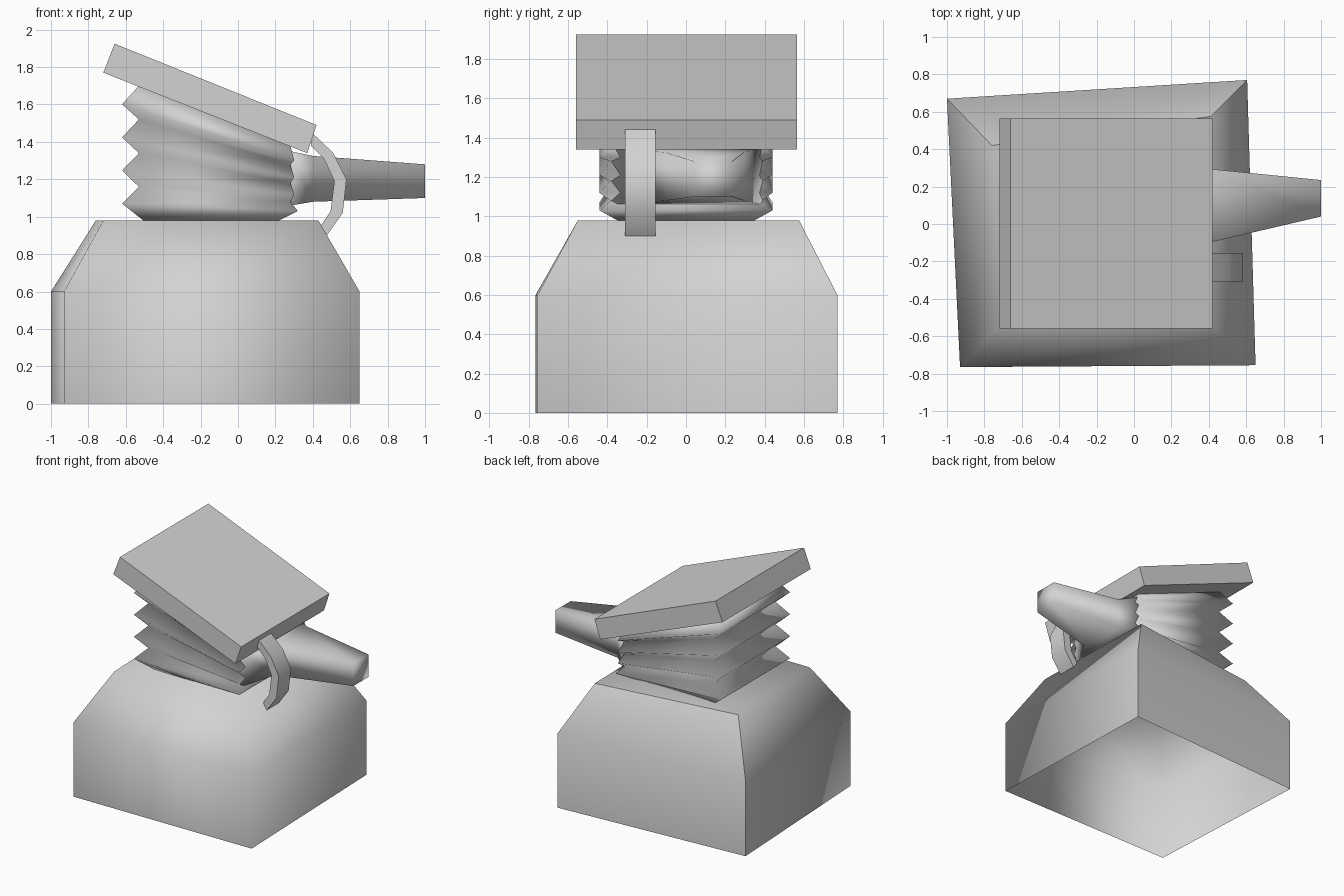
import bpy, bmesh

if "Cube" in bpy.data.objects:
    bpy.data.objects.remove(bpy.data.objects["Cube"])

grey = bpy.data.materials.new("plain grey")
grey.diffuse_color = (0.65, 0.65, 0.65, 1.0)
grey.use_nodes = True
grey.node_tree.nodes["Principled BSDF"].inputs["Base Color"].default_value = grey.diffuse_color


def loft(name, rings, smooth=True, start_cap=True):
    """Skin a solid through rings that share one point count."""
    bm = bmesh.new()
    loops = [[bm.verts.new(p) for p in ring] for ring in rings]
    n = len(loops[0])
    if start_cap:
        bm.faces.new(list(reversed(loops[0])))
    bm.faces.new(loops[-1])
    for a, b in zip(loops, loops[1:]):
        for i in range(n):
            j = (i + 1) % n
            bm.faces.new((a[i], a[j], b[j], b[i]))
    bmesh.ops.recalc_face_normals(bm, faces=bm.faces)
    for f in bm.faces:
        f.smooth = smooth
    me = bpy.data.meshes.new(name)
    bm.to_mesh(me)
    bm.free()
    me.materials.append(grey)
    ob = bpy.data.objects.new(name, me)
    bpy.context.collection.objects.link(ob)
    return ob


def extrude_y(name, profile, y0, y1):
    """Extrude an x-z outline between two y positions."""
    return loft(name, [[(x, y, z) for x, z in profile] for y in (y0, y1)], False)


# Body: skewed shell, open underneath, with a sloping shoulder
foot = [(-0.93, -0.765), (0.65, -0.755), (0.605, 0.77), (-1.0, 0.67)]
shoulder = [(-0.72, -0.55), (0.43, -0.55), (0.41, 0.575), (-0.76, 0.42)]
body = loft("body", [[(x, y, z) for x, y in plan]
                     for plan, z in ((foot, 0), (foot, 0.6), (shoulder, 0.98))],
            start_cap=False)
# The back wall keeps hard edges
back = {k for p in body.data.polygons if p.normal.y > 0.5 for k in p.edge_keys}
for e in body.data.edges:
    a, b = (body.data.vertices[i].co for i in e.vertices)
    inner = abs(a.z - 0.6) < 0.01 and abs(b.z - 0.6) < 0.01
    if e.key in back and not inner:
        e.use_edge_sharp = True

# Bellows: pleats fanning open towards the left
rings = [(-0.50, 0.21, 0.975, 0.975, 0.34)]
for i in range(4):
    rings.append((-0.62, 0.32 if i == 0 else 0.30,
                  1.07 + 0.177 * i, 1.03 + 0.09 * i, 0.44))
    rings.append((-0.53, 0.28, 1.16 + 0.18 * i, 1.08 + 0.1 * i, 0.385))
loft("bellows", [[(xl, -h, zl), (xr, -h, zr), (xr, h, zr), (xl, h, zl)]
                 for xl, xr, zl, zr, h in rings])

# Tilted lid
extrude_y("lid", [(-0.72, 1.77), (0.37, 1.34), (0.42, 1.49), (-0.66, 1.925)],
          -0.56, 0.565)

# Nozzle: tapered square spout flaring into the bellows
loft("nozzle", [[(x, y0, z0), (x, y1, z0), (x, y1, z1), (x, y0, z1)]
                for x, y0, y1, z0, z1 in ((0.28, -0.38, 0.39, 1.06, 1.35),
                                          (0.40, -0.10, 0.295, 1.08, 1.325),
                                          (1.0, 0.04, 0.235, 1.10, 1.28))])

# Bent strap from lid to shoulder
outer = [(0.40, 1.445), (0.51, 1.34), (0.58, 1.20), (0.56, 1.02), (0.475, 0.90)]
inner = [(0.39, 1.38), (0.46, 1.31), (0.515, 1.19), (0.495, 1.03), (0.435, 0.94)]
strap = loft("strap", [[(a[0], -0.31, a[1]), (a[0], -0.155, a[1]),
                        (b[0], -0.155, b[1]), (b[0], -0.31, b[1])]
                       for a, b in zip(outer, inner)])
strap.data.set_sharp_from_angle(angle=1.0)
